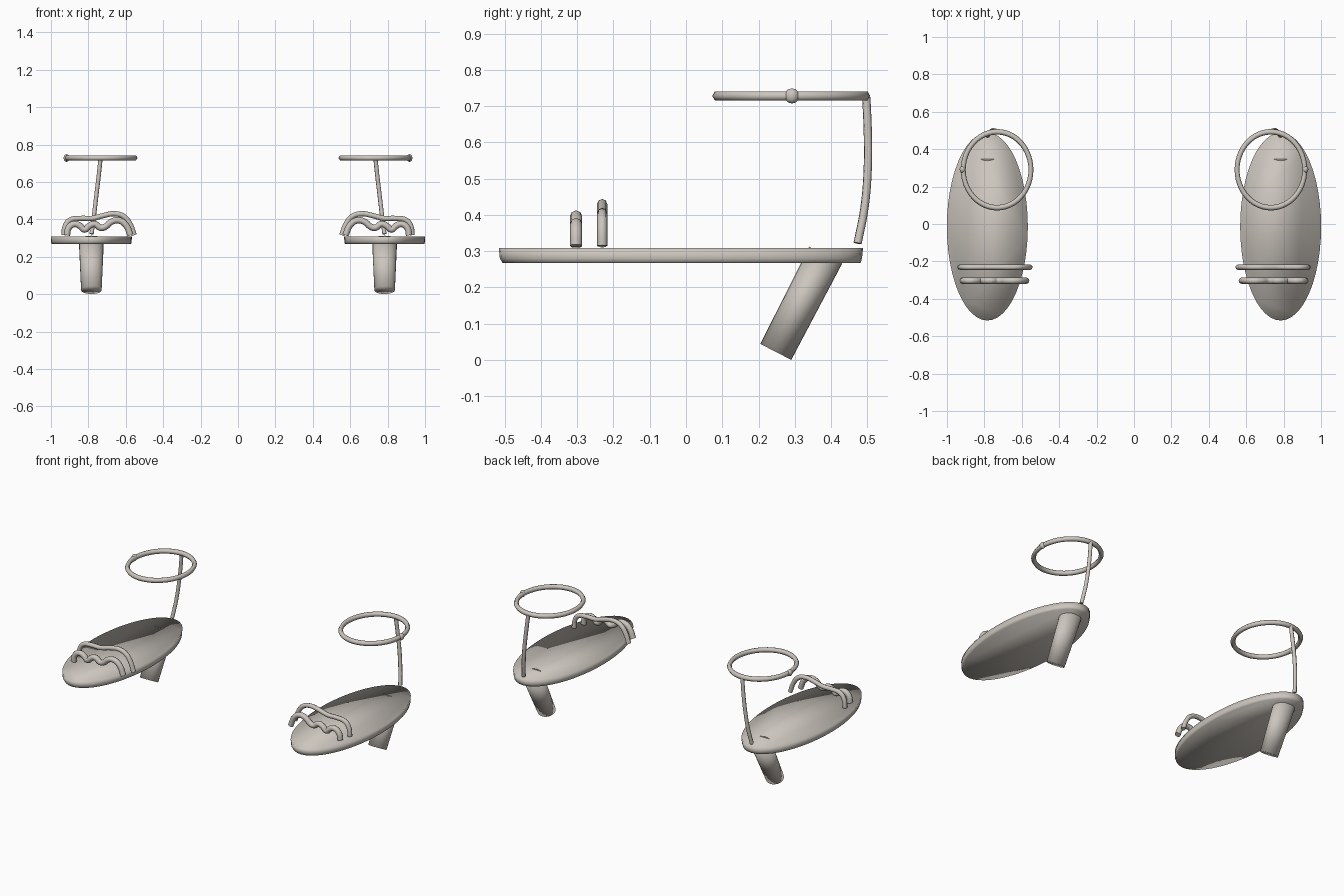
import bpy, bmesh, math
from mathutils import Matrix, Vector

cube = bpy.data.objects.get("Cube")
if cube:
    bpy.data.objects.remove(cube, do_unlink=True)

TONE = (0.60, 0.56, 0.51, 1.0)
mat = bpy.data.materials.new("warm grey")
mat.use_nodes = True
mat.diffuse_color = TONE
bsdf = next(n for n in mat.node_tree.nodes if n.type == "BSDF_PRINCIPLED")
bsdf.inputs["Base Color"].default_value = TONE

SHOE_X = -0.784   # centre of the right shoe; the left one is mirrored


def finish(obj):
    """Apply the material and smooth shading, and mirror to the other foot."""
    obj.data.materials.clear()
    obj.data.materials.append(mat)
    for p in obj.data.polygons:
        p.use_smooth = True
    mirror = obj.modifiers.new("other foot", "MIRROR")
    mirror.use_mirror_merge = False
    return obj


def from_bmesh(name, bm):
    bmesh.ops.recalc_face_normals(bm, faces=bm.faces)
    mesh = bpy.data.meshes.new(name)
    bm.to_mesh(mesh)
    bm.free()
    obj = bpy.data.objects.new(name, mesh)
    bpy.context.collection.objects.link(obj)
    return finish(obj)


def oval_prism(name, rings, segments):
    """Capped loft of ovals given as (centre, half width, half depth, tilt about x)."""
    bm = bmesh.new()
    loops = []
    for centre, rx, ry, tilt in rings:
        turn = Matrix.Rotation(tilt, 3, "X")
        angles = [2 * math.pi * i / segments for i in range(segments)]
        loops.append([bm.verts.new(Vector(centre) + turn @ Vector((rx * math.cos(a), ry * math.sin(a), 0)))
                      for a in angles])
    for low, high in zip(loops, loops[1:]):
        for i in range(segments):
            j = (i + 1) % segments
            bm.faces.new((low[i], low[j], high[j], high[i]))
    bm.faces.new(loops[0][::-1])
    bm.faces.new(loops[-1])
    return from_bmesh(name, bm)


def tube(name, points, radius):
    """Round strap following a smooth path."""
    curve = bpy.data.curves.new(name, "CURVE")
    curve.dimensions = "3D"
    curve.bevel_depth = radius
    curve.bevel_resolution = 2
    curve.use_fill_caps = True
    spline = curve.splines.new("BEZIER")
    spline.resolution_u = 4
    spline.bezier_points.add(len(points) - 1)
    for bp, co in zip(spline.bezier_points, points):
        bp.co = co
        bp.handle_left_type = bp.handle_right_type = "AUTO"
    obj = bpy.data.objects.new(name, curve)
    bpy.context.collection.objects.link(obj)
    bpy.ops.object.select_all(action="DESELECT")
    obj.select_set(True)
    bpy.context.view_layer.objects.active = obj
    bpy.ops.object.convert(target="MESH")
    return finish(bpy.context.view_layer.objects.active)


# Sole: flat oval, a little narrower underneath
oval_prism("sole", [((SHOE_X, -0.012, 0.267), 0.212, 0.493, 0),
                    ((SHOE_X, -0.014, 0.28), 0.2155, 0.499, 0),
                    ((SHOE_X, -0.014, 0.309), 0.2165, 0.502, 0)], 48)

# Heel: slanted oval column
slant = -math.atan2(0.1375, 0.2665)
oval_prism("heel", [((SHOE_X, 0.2475, 0.0225), 0.055, 0.048, slant),
                    ((SHOE_X, 0.385, 0.289), 0.067, 0.051, slant)], 24)

# Toe straps: wavy one in front, plain arch behind
toe_path = [(-0.915, 0.315), (-0.905, 0.355), (-0.875, 0.375), (-0.845, 0.365),
            (-0.82, 0.345), (-0.795, 0.365), (-0.765, 0.375), (-0.735, 0.355),
            (-0.71, 0.36), (-0.68, 0.385), (-0.64, 0.395), (-0.60, 0.37), (-0.575, 0.315)]
tube("front_toe_strap", [(x, -0.303, z) for x, z in toe_path], 0.017)
arch_path = [(-0.93, 0.315), (-0.925, 0.36), (-0.90, 0.395), (-0.84, 0.405),
             (-0.78, 0.405), (-0.72, 0.42), (-0.66, 0.43), (-0.61, 0.415),
             (-0.575, 0.37), (-0.555, 0.315)]
tube("rear_toe_strap", [(x, -0.231, z) for x, z in arch_path], 0.014)

# Upright heel strap
tube("heel_strap", [(-0.783, 0.473, 0.322), (-0.77, 0.492, 0.42), (-0.757, 0.501, 0.53),
                    (-0.745, 0.501, 0.63), (-0.735, 0.497, 0.724)], 0.0115)

# Ankle ring with a six-sided section
bpy.ops.mesh.primitive_torus_add(major_radius=0.2, minor_radius=0.0145, major_segments=48, minor_segments=6)
ring = bpy.context.object
ring.name = "ankle_ring"
ring.data.transform(Matrix.Translation((-0.732, 0.29, 0.728)) @ Matrix.Diagonal((0.905, 1.015, 1, 1)))
finish(ring)

# Buckle bead on the outer side of the ring
bm = bmesh.new()
bmesh.ops.create_uvsphere(bm, u_segments=8, v_segments=6, radius=0.021)
bm.transform(Matrix.Translation((-0.917, 0.292, 0.728)) @ Matrix.Diagonal((0.75, 1, 1, 1)))
from_bmesh("buckle", bm)
